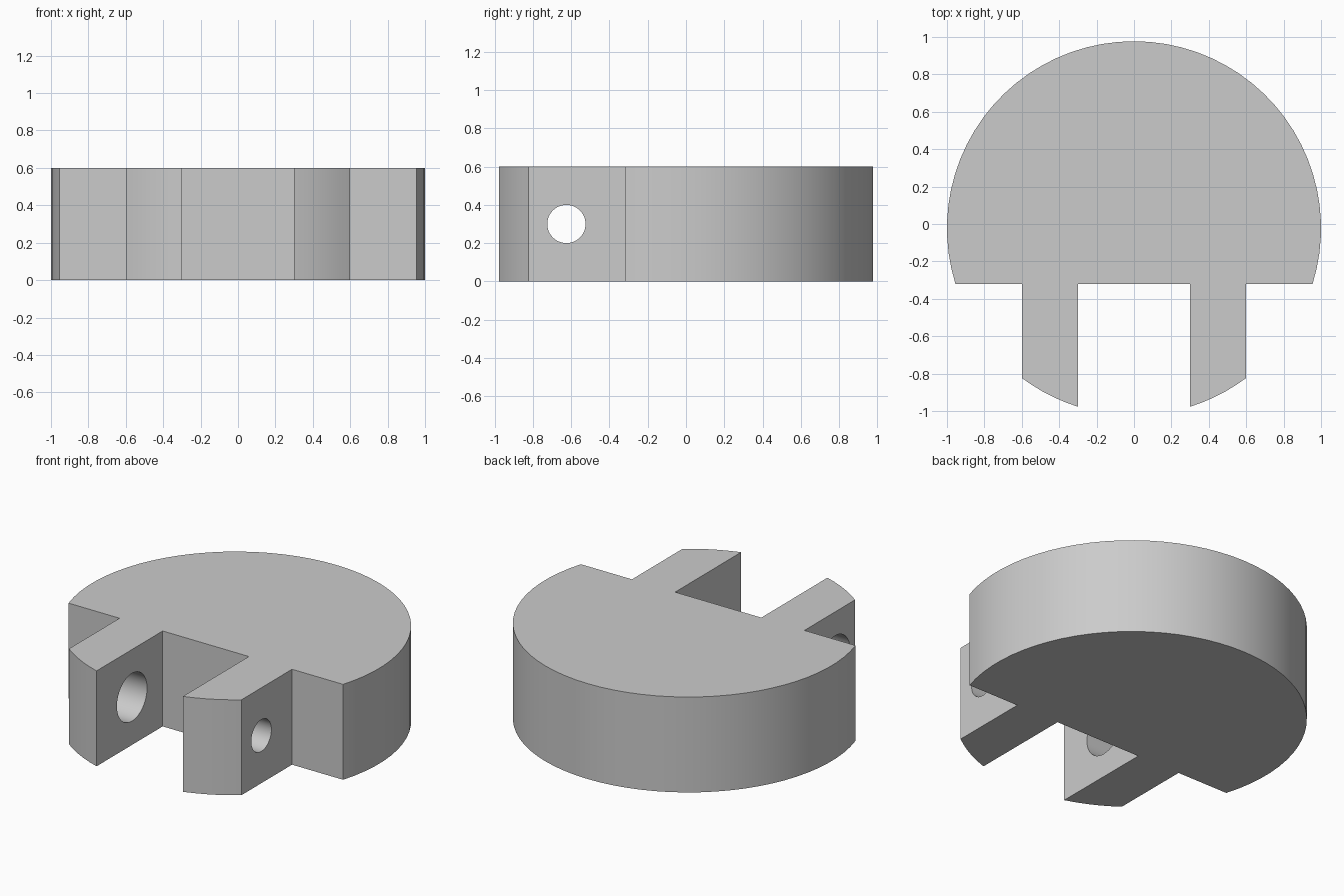
import bpy, bmesh
from math import asin, acos, sin, cos, pi, sqrt

if "Cube" in bpy.data.objects:
    bpy.data.objects.remove(bpy.data.objects["Cube"])

HEIGHT, CY, STEP_Y = 0.6, -0.023, -0.32
INNER, OUTER = 0.3, 0.6


def arc(a0, a1, n):
    """Points on the unit rim between two angles."""
    return [(cos(a0 + (a1 - a0) * i / n), CY + sin(a0 + (a1 - a0) * i / n))
            for i in range(n + 1)]


def hole_cutter(name, x, radius):
    bpy.ops.mesh.primitive_cylinder_add(vertices=48, radius=radius, depth=0.5,
                                        location=(x, -0.625, HEIGHT / 2),
                                        rotation=(0, pi / 2, 0))
    ob = bpy.context.object
    ob.name = name
    ob.hide_render = True
    return ob


# Outline: right prong, big rim arc, left prong
a = asin(STEP_Y - CY)
right_prong = arc(-acos(INNER), -acos(OUTER), 5)
right_prong = [(INNER, STEP_Y)] + right_prong + [(OUTER, STEP_Y)]
left_prong = [(-x, y) for x, y in reversed(right_prong)]
outline = right_prong + arc(a, pi - a, 44) + left_prong

# Extrude the outline into the disc with two prongs
bm = bmesh.new()
face = bm.faces.new([bm.verts.new((x, y, 0)) for x, y in outline])
ext = bmesh.ops.extrude_face_region(bm, geom=[face])
bmesh.ops.translate(bm, vec=(0, 0, HEIGHT),
                    verts=[v for v in ext["geom"] if isinstance(v, bmesh.types.BMVert)])
bmesh.ops.recalc_face_normals(bm, faces=bm.faces)
mesh = bpy.data.meshes.new("forked_disc")
bm.to_mesh(mesh)
bm.free()
disc = bpy.data.objects.new("forked_disc", mesh)
bpy.context.collection.objects.link(disc)

# Pin holes: the left prong has the wider one
for cutter in (hole_cutter("left_hole_cutter", -0.45, 0.15),
               hole_cutter("right_hole_cutter", 0.45, 0.10)):
    mod = disc.modifiers.new(cutter.name, 'BOOLEAN')
    mod.operation, mod.solver, mod.object = 'DIFFERENCE', 'EXACT', cutter
    bpy.context.view_layer.objects.active = disc
    bpy.ops.object.modifier_apply(modifier=mod.name)
    bpy.data.objects.remove(cutter)

# Smooth rim and holes, crisp edges
bpy.ops.object.select_all(action='DESELECT')
disc.select_set(True)
bpy.context.view_layer.objects.active = disc
bpy.ops.object.shade_smooth_by_angle(angle=pi / 6)
